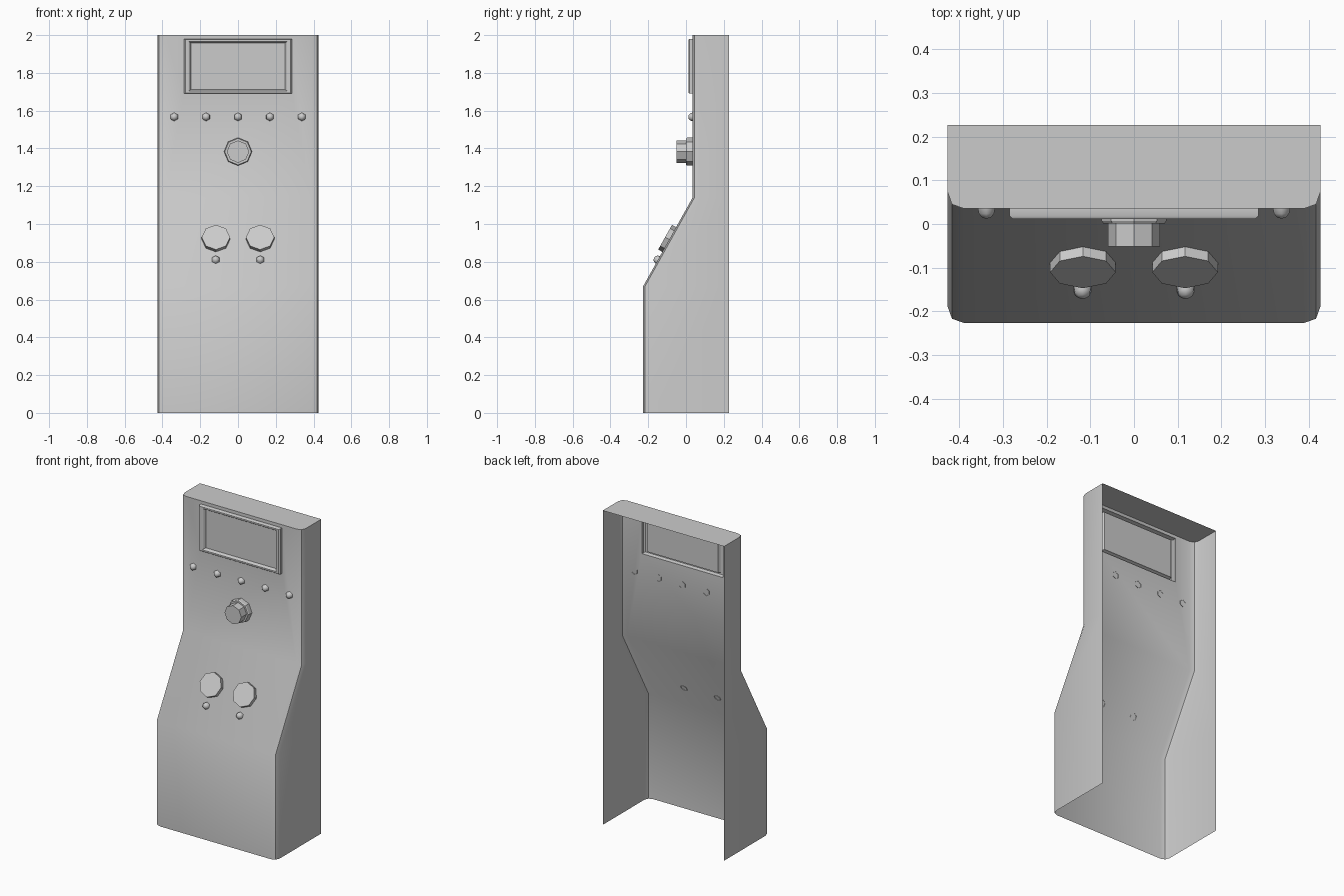
import bpy, bmesh, math
from mathutils import Vector

if "Cube" in bpy.data.objects:
    bpy.data.objects.remove(bpy.data.objects["Cube"])

W, BACK = 0.427, 0.227          # half width, back edge
FRONT_LOW, FRONT_TOP = -0.227, 0.035
Z_LOW, Z_HIGH, Z_TOP = 0.67, 1.14, 2.0
SLOPE_UP = Vector((0, FRONT_TOP - FRONT_LOW, Z_HIGH - Z_LOW)).normalized()
SLOPE_OUT = Vector((0, -SLOPE_UP.z, SLOPE_UP.y))
UP, OUT = Vector((0, 0, 1)), Vector((0, -1, 0))


def finish(name, bm, angle=None):
    bmesh.ops.remove_doubles(bm, verts=bm.verts, dist=0.0002)
    bmesh.ops.recalc_face_normals(bm, faces=bm.faces)
    mesh = bpy.data.meshes.new(name)
    bm.to_mesh(mesh)
    bm.free()
    ob = bpy.data.objects.new(name, mesh)
    bpy.context.collection.objects.link(ob)
    if angle:
        bpy.ops.object.select_all(action='DESELECT')
        ob.select_set(True)
        bpy.context.view_layer.objects.active = ob
        bpy.ops.object.shade_smooth_by_angle(angle=math.radians(angle))
    return ob


def bridge(bm, a, b, closed=True):
    n = len(a)
    for i in range(n if closed else n - 1):
        j = (i + 1) % n
        bm.faces.new((a[i], a[j], b[j], b[i]))


def lathe(name, profile, sides, origin, up=UP, out=OUT, angle=None):
    """Open-backed turned part; profile is (radius, height off the surface)."""
    bm = bmesh.new()
    rings = []
    for r, h in profile:
        ring = []
        for i in range(sides):
            a = math.pi / 2 + 2 * math.pi * i / sides
            p = Vector(origin) + Vector((r * math.cos(a), 0, 0)) + up * r * math.sin(a) + out * h
            ring.append(bm.verts.new(p))
        rings.append(ring)
    for a, b in zip(rings, rings[1:]):
        bridge(bm, a, b)
    bm.faces.new(rings[-1])
    return finish(name, bm, angle)


def on_slope(x, z):
    t = (z - Z_LOW) / (Z_HIGH - Z_LOW)
    return Vector((x, FRONT_LOW + t * (FRONT_TOP - FRONT_LOW), z))


# cabinet shell: U-shaped section lofted upward, open back and bottom
bm = bmesh.new()
sections = []
for z, f in ((0, FRONT_LOW), (Z_LOW, FRONT_LOW), (Z_HIGH, FRONT_TOP), (Z_TOP, FRONT_TOP)):
    half = [(-W, BACK), (-W, f + 0.038), (-W + 0.01, f + 0.01), (-W + 0.038, f)]
    pts = half + [(-x, y) for x, y in reversed(half)]
    sections.append([bm.verts.new((x, y, z)) for x, y in pts])
for k in range(3):
    a, b = sections[k], sections[k + 1]
    for i in range(7):
        if k == 2 and i == 3:
            continue                      # screen panel goes here
        bm.faces.new((a[i], a[i + 1], b[i + 1], b[i]))
bm.faces.new(sections[3])

# upper front with hollow pressed-out screen bezel and flush screen
prev = [sections[2][3], sections[2][4], sections[3][4], sections[3][3]]
for inset, y in ((0, 0.035), (0, 0.018), (0.007, 0.012), (0.023, 0.012),
                 (0.029, 0.017), (0.035, 0.033)):
    x, zi = 0.285 - inset, inset * 0.6
    lo, hi = 1.69 + zi, 1.98 - zi
    ring = [bm.verts.new(p) for p in ((-x, y, lo), (x, y, lo), (x, y, hi), (-x, y, hi))]
    bridge(bm, prev, ring)
    prev = ring
bm.faces.new(prev)
finish("cabinet_shell", bm, 40)

# small domed lamps
R = 0.023
dome = [(R, -0.002), (R * 0.87, R * 0.5), (R * 0.5, R * 0.87), (0.0001, R)]
for i in range(5):
    lathe(f"row_lamp_{i + 1}", dome, 6, (-0.338 + 0.169 * i, FRONT_TOP, 1.567), angle=60)

# main knob with collar
lathe("main_knob", [(0.074, 0), (0.074, 0.028), (0.07, 0.034), (0.059, 0.034), (0.059, 0.086)],
      8, (0, FRONT_TOP, 1.383))

# two large buttons on the slope, each with a lamp below
for side, s in (("left", -1), ("right", 1)):
    lathe(f"{side}_button", [(0.075, 0), (0.075, 0.025)], 8,
          on_slope(0.117 * s, 0.918), SLOPE_UP, SLOPE_OUT)
    lathe(f"{side}_button_lamp", dome, 6, on_slope(0.118 * s, 0.81),
          SLOPE_UP, SLOPE_OUT, 60)
